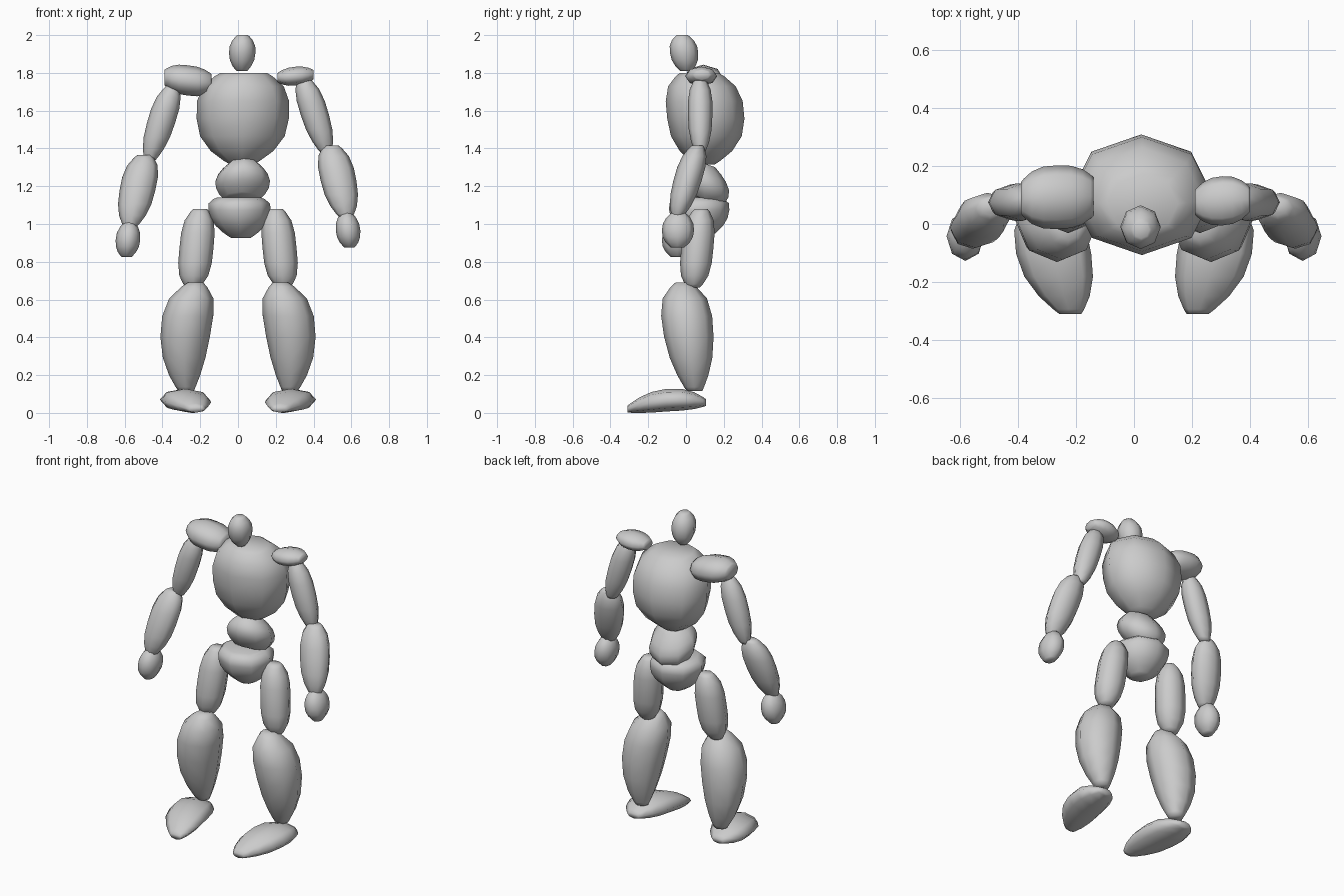
import bpy, bmesh, math
from mathutils import Vector

cube = bpy.data.objects.get("Cube")
if cube:
    bpy.data.objects.remove(cube, do_unlink=True)

grey = bpy.data.materials.new("plain_grey")
grey.use_nodes = True
color = (0.6, 0.6, 0.6, 1)
grey.diffuse_color = color
grey.node_tree.nodes["Principled BSDF"].inputs["Base Color"].default_value = color

SIDES = 8
STEPS = 8


def swell(t, belly, fullness, tips):
    """Relative thickness along a pod: full at the belly, shrinking to a blunt tip at each end."""
    if t < belly:
        tip, distance = tips[0], (belly - t) / belly
    else:
        tip, distance = tips[1], (t - belly) / (1 - belly)
    return tip + (1 - tip) * (1 - distance ** fullness)


def pod(name, start, end, radii, axis="z", belly=.5, fullness=2.5, tips=(.4, .4),
        bow=(0, 0, 0), lean=0, mirror=False, drop=0):
    """Loft oval rings square to the axis from start to end, bowed sideways in the middle."""
    start, end, bow = Vector(start), Vector(end), Vector(bow)
    across = [Vector([float(letter == other) for letter in "xyz"])
              for other in "xyz" if other != axis]
    bm = bmesh.new()
    loops = []
    for step in range(STEPS + 1):
        # Rings crowd towards the rounded ends
        t = (1 - math.cos(math.pi * step / STEPS)) / 2
        center = start.lerp(end, t) + bow * (4 * t * (1 - t))
        size = swell(t, belly, fullness, tips)
        loop = []
        for i in range(SIDES):
            angle = math.tau * i / SIDES
            offset = (across[0] * radii[0] * math.cos(angle)
                      + across[1] * radii[1] * math.sin(angle)) * size
            point = center + offset
            point.z -= lean * offset.y + drop
            if mirror:
                point.x = -point.x
            loop.append(bm.verts.new(point))
        loops.append(loop)
    for lower, upper in zip(loops, loops[1:]):
        for i in range(SIDES):
            j = (i + 1) % SIDES
            bm.faces.new((lower[i], lower[j], upper[j], upper[i]))
    bm.faces.new(loops[0])
    bm.faces.new(loops[-1])
    bmesh.ops.recalc_face_normals(bm, faces=bm.faces[:])
    for face in bm.faces:
        face.smooth = True
    mesh = bpy.data.meshes.new(name)
    bm.to_mesh(mesh)
    bm.free()
    mesh.materials.append(grey)
    bpy.context.collection.objects.link(bpy.data.objects.new(name, mesh))


def pair(name, *shape, drop=0, **options):
    """Build the left part and its mirrored right twin, set lower by the drop."""
    pod("left_" + name, *shape, **options)
    pod("right_" + name, *shape, mirror=True, drop=drop, **options)


# Head
pod("head", (.02, 0, 1.81), (.025, -.02, 2), (.07, .075), belly=.55)

# Chest, fullest near the top and deep towards the back
pod("chest", (.02, .1, 1.315), (.03, .07, 1.8), (.245, .205),
    belly=.6, fullness=3, tips=(.25, .5), bow=(0, .02, 0))

# Waist and pelvis
pod("waist", (.02, .1, 1.13), (.03, .085, 1.325), (.145, .135),
    belly=.45, fullness=2, tips=(.65, .5), lean=.35)
pod("pelvis", (.015, .07, .925), (.005, .07, 1.14), (.165, .16),
    belly=.8, tips=(.3, .7))

# Shoulder pads, the right one broader
pod("right_shoulder", (-.14, .095, 1.745), (-.39, .09, 1.775), (.11, .08),
    axis="x", fullness=3, tips=(.6, .5))
pod("left_shoulder", (.21, .075, 1.775), (.4, .085, 1.79), (.085, .05),
    axis="x", tips=(.5, .5))

# Arms, the right one hanging lower
pair("upper_arm", (.465, .075, 1.38), (.35, .075, 1.77), (.075, .065),
     belly=.6, fullness=3, drop=.04)
pair("forearm", (.57, -.045, 1.04), (.495, .06, 1.415), (.095, .075),
     belly=.6, fullness=3, drop=.05)
pair("hand", (.59, -.045, .875), (.575, -.04, 1.06), (.065, .085), drop=.05)

# Legs and feet
pair("thigh", (.24, .04, .665), (.2, .08, 1.08), (.09, .085), fullness=4)
pair("shin", (.275, .045, .115), (.225, -.015, .69), (.135, .135),
     belly=.7, tips=(.3, .3), bow=(.03, 0, 0))
pair("foot", (.22, -.31, .02), (.295, .105, .055), (.13, .06),
     axis="y", belly=.55, tips=(.3, .3), bow=(.02, 0, .03))
